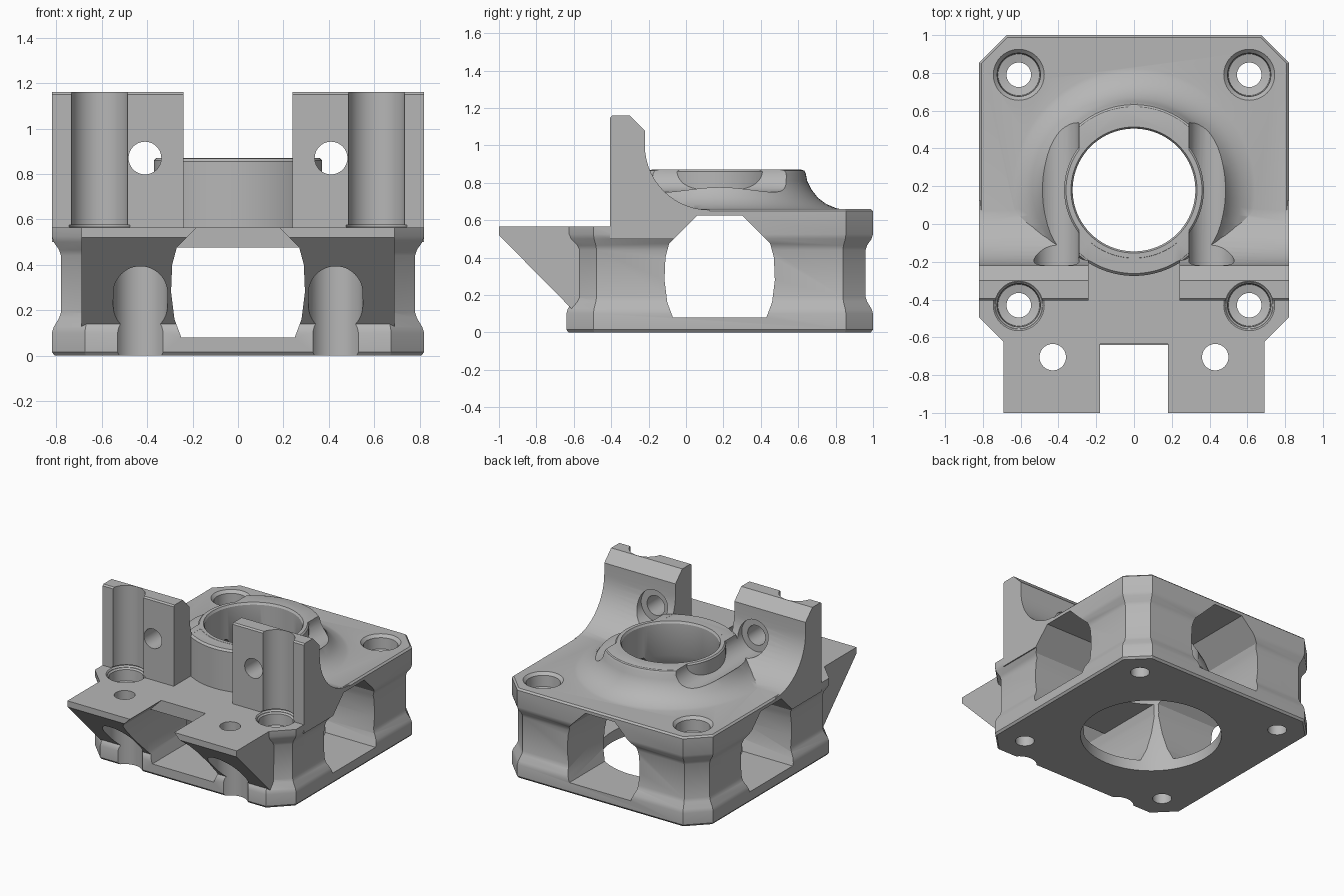
import bpy, bmesh, math
from mathutils import Vector

cube = bpy.data.objects.get("Cube")
if cube:
    bpy.data.objects.remove(cube, do_unlink=True)

grey = bpy.data.materials.new("plain_grey")
grey.use_nodes = True
COLOUR = (0.47, 0.47, 0.47, 1)
grey.diffuse_color = COLOUR
grey.node_tree.nodes["Principled BSDF"].inputs["Base Color"].default_value = COLOUR

CY = 0.18          # y of the bore axis
SHELF = 0.565      # height of the front step


def skin(name, rings):
    """Closed solid through a stack of equal-length rings."""
    bm = bmesh.new()
    loops = [[bm.verts.new(p) for p in ring] for ring in rings]
    n = len(loops[0])
    for a, b in zip(loops, loops[1:]):
        for i in range(n):
            j = (i + 1) % n
            bm.faces.new((a[i], a[j], b[j], b[i]))
    bm.faces.new(loops[0][::-1])
    bm.faces.new(loops[-1])
    bmesh.ops.recalc_face_normals(bm, faces=bm.faces)
    mesh = bpy.data.meshes.new(name)
    bm.to_mesh(mesh)
    bm.free()
    mesh.materials.append(grey)
    ob = bpy.data.objects.new(name, mesh)
    bpy.context.collection.objects.link(ob)
    return ob


def prism(name, pts, axis, lo, hi):
    place = {"x": lambda t, u, v: Vector((t, u, v)),
             "y": lambda t, u, v: Vector((u, t, v)),
             "z": lambda t, u, v: Vector((u, v, t))}[axis]
    return skin(name, [[place(t, u, v) for u, v in pts] for t in (lo, hi)])


def circle(u, v, r, n=48):
    return [(u + r * math.cos(math.tau * i / n), v + r * math.sin(math.tau * i / n))
            for i in range(n)]


def box(name, x, y, z):
    return prism(name, [(x[0], y[0]), (x[1], y[0]), (x[1], y[1]), (x[0], y[1])], "z", *z)


def lathe(name, profile, x=0, y=CY, n=80):
    return skin(name, [[(a, b, z) for a, b in circle(x, y, r, n)] for r, z in profile])


def octagon(inset, z):
    h, c = 0.82 - inset, 0.145 - 0.586 * inset
    k = h - c
    return [(x, y + CY, z) for x, y in ((h, -k), (h, k), (k, h), (-k, h),
                                        (-h, k), (-h, -k), (-k, -h), (k, -h))]


# Waisted octagonal block
mount = skin("mount_block", [octagon(i, z) for i, z in (
    (0.012, 0), (0, 0.015), (0, 0.1), (0.008, 0.125), (0.032, 0.165), (0.04, 0.19),
    (0.04, 0.44), (0.032, 0.465), (0.008, 0.5), (0, 0.525), (0, 0.648), (0.012, 0.66))])


def combine(other, operation):
    mod = mount.modifiers.new("combine", "BOOLEAN")
    mod.operation = operation
    mod.solver = "EXACT"
    mod.object = other
    bpy.context.view_layer.objects.active = mount
    bpy.ops.object.modifier_apply(modifier=mod.name)
    bpy.data.objects.remove(other, do_unlink=True)


def add(ob):
    combine(ob, "UNION")


def cut(ob):
    combine(ob, "DIFFERENCE")


# Raised collar with a flared foot
add(lathe("collar", [(0.65, 0.6), (0.65, 0.658), (0.62, 0.665), (0.57, 0.686),
                     (0.525, 0.72), (0.49, 0.765), (0.468, 0.81), (0.46, 0.85),
                     (0.452, 0.865), (0.435, 0.87)]))

# Two uprights with a concave ramp behind, and the sloped brackets
R = 0.345
ramp = [(0.125 - R * math.cos(math.pi / 2 * i / 14), 1.0 - R * math.sin(math.pi / 2 * i / 14))
        for i in range(15)]
upright = [(-0.405, 0.5), (-0.405, 1.15), (-0.395, 1.16), (-0.3, 1.16), (-0.22, 1.08)]
upright += ramp + [(0.125, 0.5)]
bracket = [(-1.0, 0.6), (-1.0, 0.52), (-0.61, 0.125), (-0.595, 0.115), (-0.57, 0.12),
           (-0.57, 0.3), (-0.45, 0.45), (-0.45, 0.6)]
for s in (-1, 1):
    lo, hi = sorted((s * 0.2, s * 0.82))
    add(prism("upright", upright, "x", lo, hi))
add(prism("bracket", bracket, "x", -0.69, 0.69))

# Front step, gap between the uprights, then the round hub showing in that gap
cut(box("step_cut", (-1, 1), (-1.2, -0.405), (SHELF, 1.4)))
cut(box("gap_cut", (-0.24, 0.24), (-0.5, -0.1), (SHELF, 1.4)))
add(lathe("hub", [(0.455, 0.5), (0.455, 0.855), (0.442, 0.869)]))

# Screw channels beside the bore, and cross holes through the uprights
for s in (-1, 1):
    cut(prism("channel_cut", circle(s * 0.41, 0.87, 0.12), "y", -0.235, 0.9))
    cut(prism("cross_hole_cut", circle(s * 0.41, 0.87, 0.072), "y", -0.6, -0.1))
add(lathe("bore_rim", [(0.37, 0.65), (0.37, 0.86), (0.36, 0.87)]))

# Domed cavity opening into the bore
cut(lathe("cavity_cut", [(0.48, -0.05), (0.48, 0.05), (0.475, 0.15), (0.455, 0.28),
                         (0.42, 0.42), (0.37, 0.54), (0.325, 0.62), (0.325, 0.855),
                         (0.34, 0.88), (0.34, 0.95)]))

# Windows in all four sides; the front one stops below a cross bar
half = [(0.25, 0.08), (0.28, 0.16), (0.295, 0.28), (0.29, 0.4), (0.27, 0.475), (0.12, 0.625)]
window = half + [(-u, v) for u, v in reversed(half)]
low = half[:-1] + [(-u, v) for u, v in reversed(half[:-1])]
cut(prism("side_window_cut", [(u + CY, v) for u, v in window], "x", -1, 1))
cut(prism("back_window_cut", window, "y", CY, 1.2))
cut(prism("front_window_cut", low, "y", -1.2, CY))
cut(prism("bracket_gap_cut", window, "y", -1.2, -0.635))
cut(box("shelf_notch_cut", (-0.18, 0.18), (-1.2, -0.635), (0.3, 0.8)))

for s in (-1, 1):
    # Corner screw holes with counterbores; the front pair also groove the uprights
    for y, top in ((0.79, 0.66), (-0.43, SHELF)):
        cut(lathe("screw_cut", [(0.065, -0.1), (0.065, top - 0.11), (0.11, top - 0.1),
                                (0.115, top - 0.02), (0.137, top + 0.002),
                                (0.137, top + 0.01)], s * 0.61, y, 40))
    cut(prism("groove_cut", circle(s * 0.61, -0.43, 0.127), "z", SHELF - 0.01, 1.4))
    # Bracket screw holes with a tall slot beneath
    cut(prism("bracket_hole_cut", circle(s * 0.43, -0.705, 0.07), "z", 0.2, 0.8))
    arc = circle(0, 0, 0.12)
    slot = [(s * 0.43 + u, v - (0.705 if v >= 0 else 0.755)) for u, v in arc]
    cut(prism("bracket_slot_cut", slot, "z", -0.1, 0.5))

# Sharp machined edges with smooth curves
bpy.ops.object.select_all(action="DESELECT")
mount.select_set(True)
bpy.context.view_layer.objects.active = mount
bpy.ops.object.shade_smooth_by_angle(angle=math.radians(30))
